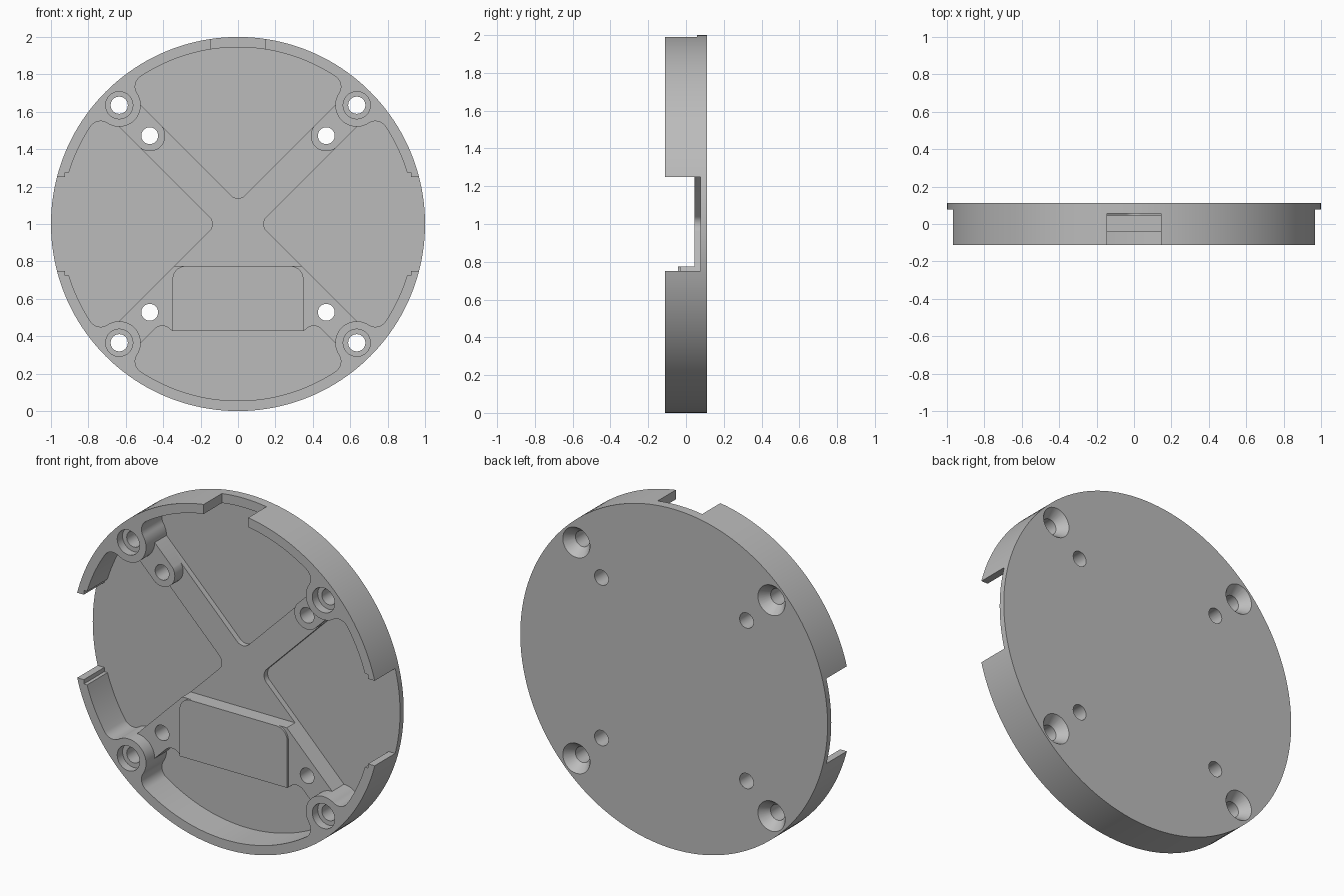
import bpy, bmesh, math
from math import cos, sin, radians, sqrt, atan2, degrees, pi

if "Cube" in bpy.data.objects:
    bpy.data.objects.remove(bpy.data.objects["Cube"])

FRONT, BACK, FLOOR, RIB, SHELF = -0.112, 0.112, 0.078, 0.045, -0.032
R_IN, BOSS, BR, W = 0.945, 0.635, 0.115, 0.115   # wall radius, boss position/radius, rib offset

grey = bpy.data.materials.new("plain grey")
grey.diffuse_color = (0.5, 0.5, 0.5, 1)
grey.use_nodes = True
grey.node_tree.nodes["Principled BSDF"].inputs["Base Color"].default_value = grey.diffuse_color


def arc(cx, cz, r, a0, a1, n=12):
    return [(cx + r * cos(radians(a0 + (a1 - a0) * i / n)),
             cz + r * sin(radians(a0 + (a1 - a0) * i / n))) for i in range(n + 1)]


def circle(cx, cz, r, n=32):
    return arc(cx, cz, r, 0, 360, n)[:-1]


def rect(x0, x1, z0, z1):
    return [(x0, z0), (x1, z0), (x1, z1), (x0, z1)]


def rotated(pts, deg):
    c, s = cos(radians(deg)), sin(radians(deg))
    return [(x * c - z * s, x * s + z * c) for x, z in pts]


def prism(name, pts, y0, y1, pts_back=None):
    """Solid between outline pts at y0 and pts_back (or the same outline) at y1."""
    bm = bmesh.new()
    a = [bm.verts.new((x, y0, 1 + z)) for x, z in pts]
    b = [bm.verts.new((x, y1, 1 + z)) for x, z in (pts_back or pts)]
    n = len(a)
    bm.faces.new(a)
    bm.faces.new(b[::-1])
    for i in range(n):
        bm.faces.new((a[i], b[i], b[(i + 1) % n], a[(i + 1) % n]))
    bmesh.ops.recalc_face_normals(bm, faces=bm.faces[:])
    me = bpy.data.meshes.new(name)
    bm.to_mesh(me)
    bm.free()
    me.materials.append(grey)
    ob = bpy.data.objects.new(name, me)
    bpy.context.collection.objects.link(ob)
    return ob


body = prism("round_housing", circle(0, 0, 1, 160), FRONT, BACK)


def cut(pts, y0, y1, pts_back=None):
    tool = prism("cutter", pts, y0, y1, pts_back)
    tool.hide_render = True
    mod = body.modifiers.new("cut", 'BOOLEAN')
    mod.operation, mod.solver, mod.object = 'DIFFERENCE', 'EXACT', tool
    bpy.context.view_layer.objects.active = body
    bpy.ops.object.modifier_apply(modifier=mod.name)
    bpy.data.objects.remove(tool, do_unlink=True)


# Pocket outline: right half, then mirrored
F = 0.065                                      # corner fillet radius
d = BOSS * sqrt(2)
par = ((R_IN - F) ** 2 + d * d - (BR + F) ** 2) / (2 * d)
perp = sqrt((R_IN - F) ** 2 - par ** 2)
fx, fz = (par - perp) / sqrt(2), (par + perp) / sqrt(2)
to_f = degrees(atan2(fz - BOSS, fx - BOSS))
out = degrees(atan2(fz, fx))
outer = (arc(BOSS, BOSS, BR, 180, to_f, 8) + arc(fx, fz, F, to_f - 180, out)[1:]
         + arc(0, 0, R_IN, out, 90, 20)[1:])


def mirrored(half):
    return half + [(-x, z) for x, z in half[::-1] if x > 1e-5]


v_start = arc(0, W + 0.055 * sqrt(2), 0.055, -90, -45, 8)
lobe_start = [(0.352, 0.57)] + arc(0.405, 0.605, 0.06, -140, -45)
for deg in (0, 90, 270):
    cut(rotated(mirrored(v_start + outer), deg), -0.3, FLOOR)
cut(rotated(mirrored(lobe_start + outer), 180), -0.3, FLOOR)


def arm(t, r, a, w=0.09):
    """Bar along a diagonal that ends in a hollow arc around a post at distance t."""
    end = arc(t, 0, r, 180 + a, 180 - a, 20)
    return [(0, -w), (end[0][0], -w)] + end + [(end[-1][0], w), (0, w)]


# Shelf level: ribs, standoffs and the web that carries the pad
for deg in (45, 135, 225, 315):
    cut(rotated(arm(d, BR, 50), deg), -0.3, SHELF)
cut([(-0.34, -0.2), (-0.46, -0.5), (-0.46, -0.6), (0.46, -0.6), (0.46, -0.5), (0.34, -0.2)],
    -0.31, SHELF)
# Low rib level: upper arms up to the standoffs, and the centre
for deg in (45, 135):
    cut(rotated(arm(0.472 * sqrt(2), 0.083, 90), deg), -0.32, RIB)
cut(circle(0, 0, 0.17), -0.33, RIB)
cut([(-0.36, -0.225), (0.36, -0.225), (0, 0.135)], -0.34, RIB)

# Openings in the wall: one on each side, one on top
for s in (-1, 1):
    cut(rect(*sorted((s * 0.85, s * 1.1)), -0.25, 0.25), -0.3, FLOOR)
    cut(rect(*sorted((s * 0.85, s * 0.925)), -0.275, 0.275), -0.3, FLOOR)
cut(rect(-0.145, 0.145, 0.9, 1.1), -0.3, 0.057)

# Screw holes: counterbored in front, countersunk at the back
for sx in (-1, 1):
    for sz in (-1, 1):
        x, z = sx * BOSS, sz * BOSS
        cut(circle(x, z, 0.046), -0.3, 0.3)
        cut(circle(x, z, 0.073), -0.3, FRONT + 0.05)
        cut(circle(x, z, 0.046), 0.055, 0.114, circle(x, z, 0.09))
        cut(circle(sx * 0.472, sz * 0.472, 0.045), -0.3, 0.3)

# Raised pad with rounded upper corners
pad = prism("raised_pad", [(-0.35, -0.572), (0.35, -0.572)]
            + arc(0.28, -0.295, 0.07, 0, 90) + arc(-0.28, -0.295, 0.07, 90, 180), -0.043, SHELF)

for ob in (body, pad):
    bpy.ops.object.select_all(action='DESELECT')
    ob.select_set(True)
    bpy.context.view_layer.objects.active = ob
    bpy.ops.object.shade_smooth_by_angle(angle=radians(30))
